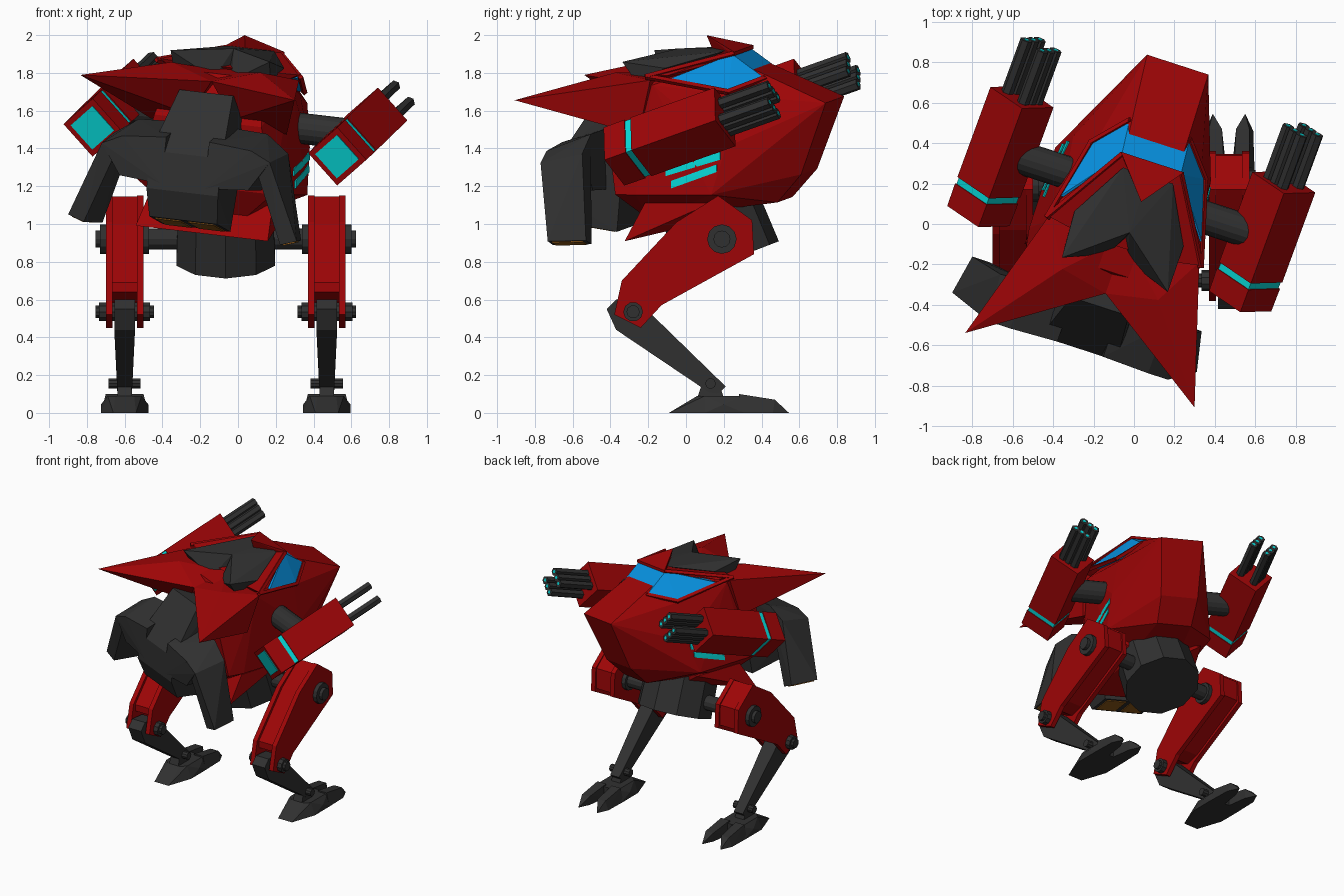
import bpy, bmesh, math
from mathutils import Matrix, Vector
from mathutils.bvhtree import BVHTree

if "Cube" in bpy.data.objects:
    bpy.data.objects.remove(bpy.data.objects["Cube"])


def material(name, col):
    m = bpy.data.materials.new(name)
    m.diffuse_color = (*col, 1)
    m.use_nodes = True
    m.node_tree.nodes["Principled BSDF"].inputs["Base Color"].default_value = m.diffuse_color
    return m


RED = material("red armour", (0.34, 0.0015, 0.002))
DARK = material("dark metal", (0.03, 0.03, 0.03))
BLUE = material("blue glass", (0.002, 0.28, 0.74))
CYAN = material("cyan light", (0.002, 0.7, 0.7))
BROWN = material("amber vent", (0.3, 0.11, 0.01))

R = Matrix.Rotation
T = Matrix.Translation
I = Matrix.Identity(4)
# The upper body is turned and leaned over the hips
BODY = T((-0.075, 0.15, 0.95)) @ R(math.radians(-18), 4, 'Z') @ R(math.radians(6.4), 4, 'Y')


def finish(name, bm, mat, M=I):
    bmesh.ops.recalc_face_normals(bm, faces=bm.faces)
    bm.transform(M)
    me = bpy.data.meshes.new(name)
    bm.to_mesh(me)
    bm.free()
    me.materials.append(mat)
    ob = bpy.data.objects.new(name, me)
    bpy.context.collection.objects.link(ob)
    return ob


def hull_bm(pts):
    bm = bmesh.new()
    vs = [bm.verts.new(p) for p in pts]
    res = bmesh.ops.convex_hull(bm, input=vs)
    junk = {g for g in res["geom_interior"] + res["geom_unused"] if isinstance(g, bmesh.types.BMVert)}
    bmesh.ops.delete(bm, geom=list(junk), context='VERTS')
    bmesh.ops.dissolve_limit(bm, angle_limit=0.02, verts=bm.verts, edges=bm.edges)
    return bm


def flip(pts, s):
    return [(s * x, y, z) for x, y, z in pts]


def both(pts):
    return pts + flip(pts, -1)


def solid(name, pts, mat, M=BODY):
    return finish(name, hull_bm(pts), mat, M)


def tube(name, M, z0, z1, r0, r1, n, mat):
    """Prism along local z of M."""
    bm = bmesh.new()
    bmesh.ops.create_cone(bm, cap_ends=True, segments=n, radius1=r0, radius2=r1, depth=z1 - z0)
    bm.transform(T((0, 0, (z0 + z1) / 2)))
    return finish(name, bm, mat, M)


def axle(name, x0, x1, y, z, r, n, mat, M=I):
    x0, x1 = min(x0, x1), max(x0, x1)
    return tube(name, M @ T((0, y, z)) @ R(math.pi / 2, 4, 'Y'), x0, x1, r, r, n, mat)


def slab(name, prof, x0, x1, mat):
    """Side profile (y, z) extruded along x."""
    bm = bmesh.new()
    f = bm.faces.new([bm.verts.new((x0, y, z)) for y, z in prof])
    ext = bmesh.ops.extrude_face_region(bm, geom=[f])
    vs = [g for g in ext["geom"] if isinstance(g, bmesh.types.BMVert)]
    bmesh.ops.translate(bm, verts=vs, vec=(x1 - x0, 0, 0))
    return finish(name, bm, mat)


def beam(name, a, b, w, mat):
    a, b = Vector(a), Vector(b)
    d = b - a
    M = BODY @ T(a) @ d.to_track_quat('Z', 'Y').to_matrix().to_4x4()
    tube(name, M, -w / 2, d.length + w / 2, w, w, 4, mat)


# Main hull, with a flat lower side that carries the lights
hull_pts = both([(.16, .697, .713), (.145, .345, .83), (.14, .175, .945), (.28, .19, .77),
                 (.35, -.2, .83), (.25, -.38, .85), (.36, .2, .5), (.36, -.3, .5), (.4, .12, .25),
                 (.4, -.3, .25), (.14, .54, .33), (.13, .4, .18), (.38, -.42, .25), (.3, -.48, .6),
                 (.2, -.3, .1)])
probe = hull_bm(hull_pts)
tree = BVHTree.FromBMesh(probe)
probe.free()
solid("main_hull", hull_pts, RED)
solid("lower_skirt", both([(.37, -.38, 0), (.34, -.27, .2), (.15, -.34, .02),
                           (.33, .1, .2), (.15, .1, .1)]), RED)

# Cockpit glass with red frame
A, B, C, D = (.37, -.1, .865), (.297, .2, .787), (.157, .36, .845), (.155, .185, .972)
TIP = (.4, -.215, .88)
solid("cockpit_glass", both([A, B, C, D]), BLUE)
for s in (1, -1):
    a, b, c, d, t = flip([A, B, C, D, TIP], s)
    for p, q in ((c, b), (b, t), (d, t)):
        beam("cockpit_frame", p, q, .016, RED)
beam("cockpit_frame_front", C, flip([C], -1)[0], .015, RED)
solid("roof_base", both([(.15, .18, .982), (.15, .18, .95), (.365, -.11, .882), (.39, -.215, .888),
                         (.2, -.25, .885), (.3, -.2, .84)]), RED)
solid("roof_crest", both([(.165, .2, .965), (.165, .2, .985)]) + [(0, -.005, 1.056), (0, .03, .97)], RED)

for s in (1, -1):
    # Roof plate, swept wing, side lights
    solid("roof_plate", flip([(0, .12, .99), (.13, .13, .985), (.285, -.15, .912), (.277, -.388, .945),
                              (0, -.167, .985), (.27, -.32, .84), (.05, -.3, .82), (0, -.22, .82)], s), DARK)
    solid("swept_wing", flip([(.6, -.89, .777), (.39, -.2, .86), (.25, -.44, .885), (0, -.2, .86),
                              (.08, -.49, .81), (0, -.49, .81), (.38, -.28, .57), (.12, -.43, .62)], s), RED)
    for z, v0, v1 in ((.35, -.13, .17), (.285, -.1, .15)):
        quad = []
        for v, h in ((v0, z), (v1, z + .085), (v1, z + .125), (v0, z + .04)):
            hit = tree.ray_cast(Vector((2 * s, v, h)), Vector((-s, 0, 0)))[0]
            quad += [hit + Vector((s * .007, 0, 0)), hit - Vector((s * .002, 0, 0))]
        solid("side_light", quad, CYAN)

    # Thruster arm, pod and vent
    solid("thruster_arm", flip([(.12, -.79, .5), (.12, -.79, .25), (.12, -.52, .58), (.12, -.52, .25),
                                (.36, -.8, .48), (.36, -.55, .57), (.47, -.8, .43), (.49, -.56, .48),
                                (.36, -.78, .27), (.36, -.55, .27)], s), DARK)
    solid("thruster_pod", flip([(.36, -.8, .47), (.47, -.8, .43), (.36, -.55, .54), (.49, -.56, .48),
                                (.55, -.72, .0), (.64, -.72, .03), (.51, -.52, .0), (.60, -.52, .03)], s), DARK)
    solid("pod_vent", flip([(x - (v + .7) * .2, v, z + (x - .55) * .33) for x in (.56, .625) for v in (-.7, -.54)
                            for z in (-.005, .004)], s), BROWN)

    # Arm gun: diamond box with light band, end light, two rows of barrels
    G = BODY @ T((s * .685, -.32, .487)) @ R(-math.radians(71.4), 4, 'X')
    tube("arm_box_rear", G, 0, .125, .163, .165, 4, RED)
    tube("arm_light_band", G, .12, .165, .157, .157, 4, CYAN)
    tube("arm_box_front", G, .16, .66, .165, .165, 4, RED)
    tube("arm_end_light", G, -.005, .003, .122, .122, 4, CYAN)
    for row in (-.058, .058):
        for b in (-.05, 0, .05):
            g = G @ R(s * math.pi / 4, 4, 'Z') @ T((s * row, b, 0))
            tube("gun_barrel", g, .65, .95, .031, .031, 6, DARK)
            tube("barrel_light", g, .947, .952, .013, .013, 6, CYAN)
    axle("shoulder_axle", s * .2, s * .66, .02, .6, .082, 16, DARK, BODY)

# Rear pack column with two vents beneath
solid("rear_pack", both([(.15, -.56, .75), (.17, -.45, .73), (.2, -.79, .42), (.2, -.79, .22),
                         (.19, -.72, .07), (.19, -.48, .03), (.2, -.42, .5)]), DARK)
for s in (1, -1):
    solid("pack_vent", flip([(x, v, .07 - (v + .72) * .167 + h) for x in (.02, .165) for v in (-.7, -.5)
                             for h in (-.006, .003)], s), BROWN)

# Pelvis drum, tilted
tube("pelvis", T((-.065, .235, .81)) @ R(math.radians(21), 4, 'X'), 0, .3, .275, .265, 10, DARK)

THIGH = [(.17, 1.15), (.35, 1.02), (.36, .84), (-.13, .57), (-.24, .45), (-.38, .52), (-.34, .70), (-.05, 1.01)]
CORE = [(.17, 1.145), (.34, 1.015), (.345, .86), (-.1, .61), (-.2, .58), (-.32, .64), (-.32, .69), (-.03, 1.0)]
SHIN = [(-.42, .55), (-.37, .6), (-.25, .59), (-.16, .5), (.21, .14), (.17, .1), (.12, .11), (-.37, .44)]

for s in (1, -1):
    c = -.065 + s * .535
    # Thigh: two side plates around a slightly recessed core
    slab("thigh_plate_outer", THIGH, c - .1, c - .065, RED)
    slab("thigh_plate_inner", THIGH, c + .065, c + .1, RED)
    slab("thigh_core", CORE, c - .07, c + .07, RED)
    # Hip, knee and ankle joints
    axle("hip_axle", -.065 + s * .2, c, .19, .92, .055, 12, DARK)
    axle("hip_collar", c - .13, c + .13, .19, .92, .078, 12, DARK)
    axle("hip_cap", c, c + s * .155, .19, .92, .045, 12, DARK)
    axle("knee_axle", c - .135, c + .135, -.28, .535, .052, 10, DARK)
    axle("knee_cap", c - .155, c + .155, -.28, .535, .035, 10, DARK)
    axle("ankle_axle", c - .085, c + .085, .13, .155, .028, 10, DARK)
    # Shin tapering to the ankle
    shin = slab("shin", SHIN, c - .055, c + .055, DARK)
    for v in shin.data.vertices:
        if v.co.z < .2:
            v.co.x = c + (v.co.x - c) * .7
    # Foot: ankle block, heel, two pointed toes
    F = T((c, 0, 0))
    solid("foot_block", both([(.04, .06, .08), (.04, .2, .08), (.035, .09, .17), (.035, .17, .17)]), DARK, F)
    solid("heel", both([(.06, -.09, 0), (.125, .1, 0), (.125, .31, 0), (.125, .2, .045), (.05, .06, .09),
                        (.09, .1, .09), (.09, .31, .09)]), DARK, F)
    for t in (1, -1):
        solid("toe", flip([(.015, .28, 0), (.125, .28, 0), (.025, .28, .1), (.1, .28, .1),
                           (.035, .47, .07), (.1, .47, .07), (.04, .46, 0), (.12, .46, 0),
                           (.08, .545, .0)], t), DARK, F)
